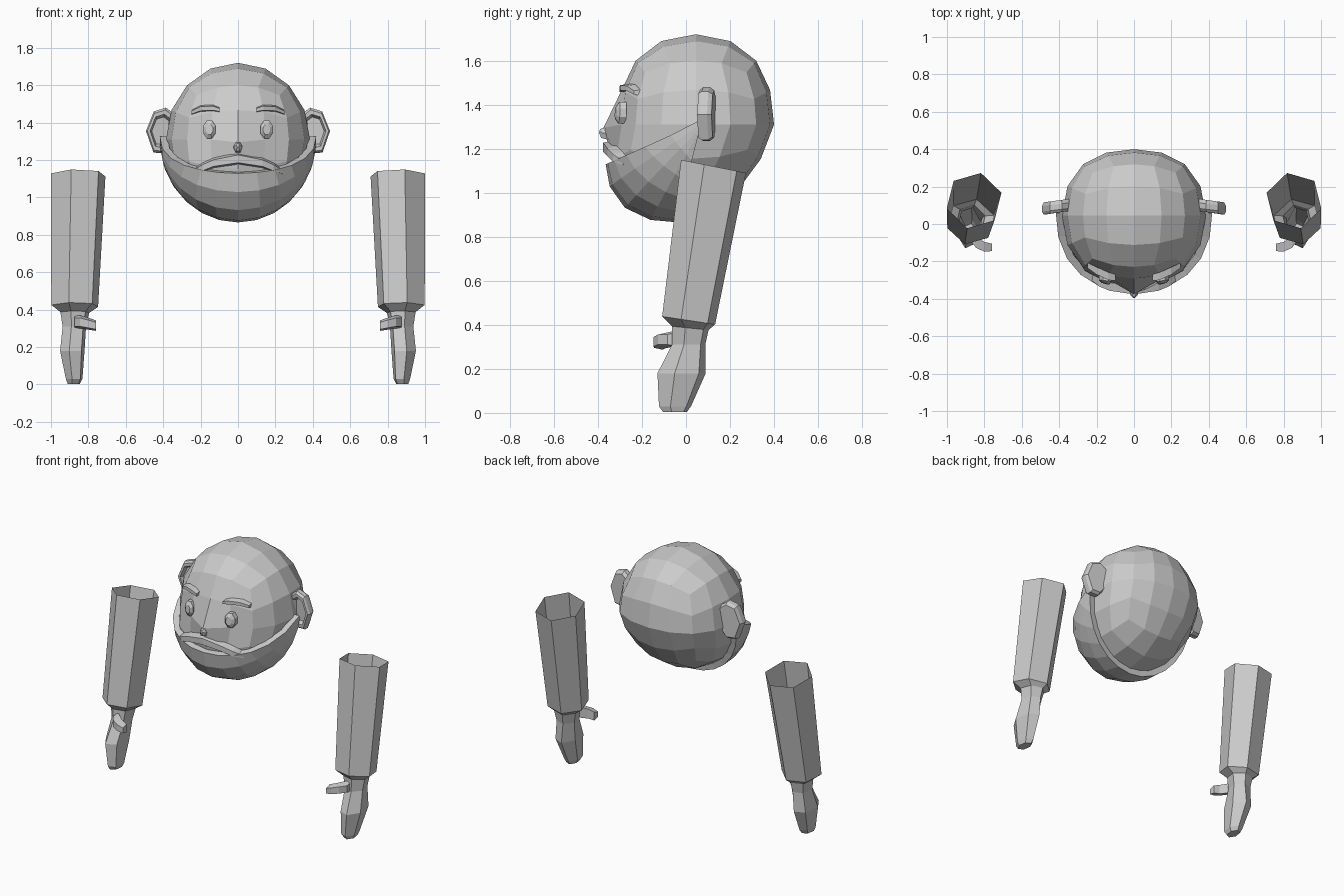
import bpy, bmesh
from math import sin, cos, tan, pi, radians
from mathutils import Vector

if "Cube" in bpy.data.objects:
    bpy.data.objects.remove(bpy.data.objects["Cube"])


def make(name, verts, faces, mirror=False):
    me = bpy.data.meshes.new(name)
    me.from_pydata([tuple(v) for v in verts], [], faces)
    bm = bmesh.new()
    bm.from_mesh(me)
    bmesh.ops.recalc_face_normals(bm, faces=bm.faces)
    bm.to_mesh(me)
    bm.free()
    ob = bpy.data.objects.new(name, me)
    bpy.context.collection.objects.link(ob)
    if mirror:
        ob.modifiers.new("mirror", 'MIRROR')
    return ob


def loft(name, rings, caps=(True, True), mirror=False):
    n = len(rings[0])
    verts = [v for r in rings for v in r]
    faces = [(i*n+j, i*n+(j+1) % n, (i+1)*n+(j+1) % n, (i+1)*n+j)
             for i in range(len(rings)-1) for j in range(n)]
    if caps[0]:
        faces.append(tuple(range(n)))
    if caps[1]:
        faces.append(tuple(range(len(verts)-n, len(verts))))
    return make(name, verts, faces, mirror)


def bar(name, path, mirror=True):
    """Box-section bar; each path entry is centre, half depth, half height."""
    rings = []
    for (x, y, z, d, h) in path:
        rings.append([(x, y-d, z-h*.7), (x, y-d, z+h*.6),
                      (x, y+d, z+h), (x, y+d, z-h)])
    return loft(name, rings, mirror=mirror)


def skull(p, s=1.0):
    """Maps a unit direction onto the head surface."""
    p = p.normalized()
    y = .42*p.y - .065*p.y**3
    return Vector((.385*s*p.x, y*s + .045 + .11*min(0, p.z), 1.31 + .41*s*p.z))


# head: cube sphere, with the centre of the face pulled forward to the nose
bm = bmesh.new()
bmesh.ops.create_cube(bm, size=2)
bmesh.ops.subdivide_edges(bm, edges=bm.edges[:], cuts=3, use_grid_fill=True)
for v in bm.verts:
    d = Vector([tan(c*pi/4) for c in v.co])
    v.co = skull(d)
    if d.y < -.9 and abs(d.x) < .01 and abs(d.z) < .01:
        v.co = (0, -.375, 1.295)
me = bpy.data.meshes.new("head")
bm.to_mesh(me)
bm.free()
bpy.context.collection.objects.link(bpy.data.objects.new("head", me))

# beard: shell over the jaw, from mouth line to a rear edge under the head
nu, nv = 12, 4
verts, faces = [], []
for i in range(nu+1):
    t = 2*i/nu - 1
    a, b = radians(92*t), radians(82*t)
    top = Vector((sin(a), -cos(a), -.46 + .50*t*t)).normalized()
    rear = Vector((sin(b), .05, -cos(b))).normalized()
    for j in range(nv+1):
        verts.append(skull(top.lerp(rear, j/nv), 1.035))
for i in range(nu):
    for j in range(nv):
        k = i*(nv+1)+j
        faces.append((k, k+1, k+nv+2, k+nv+1))
beard = make("beard", verts, faces)
sol = beard.modifiers.new("thickness", 'SOLIDIFY')
sol.thickness, sol.offset = .04, 0

# moustache
half = [(.13, -.335, 1.185, .022, .027), (.19, -.31, 1.16, .022, .025),
        (.245, -.268, 1.135, .018, .014)]
bar("moustache", [(-x, y, z, d, h) for x, y, z, d, h in half[::-1]]
    + [(0, -.352, 1.208, .024, .032)] + half, mirror=False)

# nose: small faceted tip
loft("nose", [[(r*cos(k*pi/3), y + r*.3*sin(k*pi/3), z + r*1.3*sin(k*pi/3)) for k in range(6)]
              for y, z, r in ((-.35, 1.27, .026), (-.38, 1.272, .02), (-.393, 1.28, .008))])

# eyes: faceted ovals lying against the face
rings = []
for off, s in ((.03, 1), (0, 1), (-.014, .55)):
    rings.append([(.153 + .036*s*cos(k*pi/4+pi/8), -.305 + off + .15*.036*cos(k*pi/4),
                   1.363 + .052*s*sin(k*pi/4+pi/8)) for k in range(8)])
loft("eye", rings, mirror=True)

# eyebrows
bar("eyebrow", [(.098, -.285, 1.468, .018, .013), (.135, -.28, 1.478, .02, .017),
                (.2, -.25, 1.475, .02, .017), (.248, -.222, 1.455, .014, .013)])

# ears: thick rimmed plates with a hollow facing forward
outline = [(.34, 1.445), (.385, 1.48), (.45, 1.46), (.492, 1.355),
           (.452, 1.24), (.39, 1.235), (.345, 1.29)]


def ear_ring(y, s):
    return [(.415 + (x-.415)*s, y - .12*(x-.415), 1.355 + (z-1.355)*s) for x, z in outline]


loft("ear", [ear_ring(.125, .88), ear_ring(.105, 1), ear_ring(.075, 1),
             ear_ring(.06, .9), ear_ring(.06, .72), ear_ring(.085, .6)], mirror=True)

# forearms: six-sided open sleeve running into a flat tapering hand
rings = []
for cx, cy, z, rx, ry, slope in (
        (.855, .125, 1.12, .152, .152, -.2), (.873, .012, .42, .13, .124, -.15),
        (.873, .02, .385, .08, .085, -.1), (.875, .012, .31, .065, .078, 0),
        (.886, -.02, .18, .068, .113, 0), (.876, -.05, .03, .046, .075, 0),
        (.878, -.05, .003, .034, .055, 0)):
    ring = []
    for k in range(6):
        a = radians(44 + 60*k)
        dy = ry*sin(a)
        ring.append((cx + rx*cos(a), cy + dy, z + slope*dy))
    rings.append(ring)
loft("forearm_and_hand", rings, caps=(False, True), mirror=True)

# thumbs
bar("thumb", [(.875, -.055, .335, .03, .035), (.845, -.095, .335, .032, .035),
              (.80, -.122, .325, .026, .032), (.76, -.125, .315, .02, .028)])
